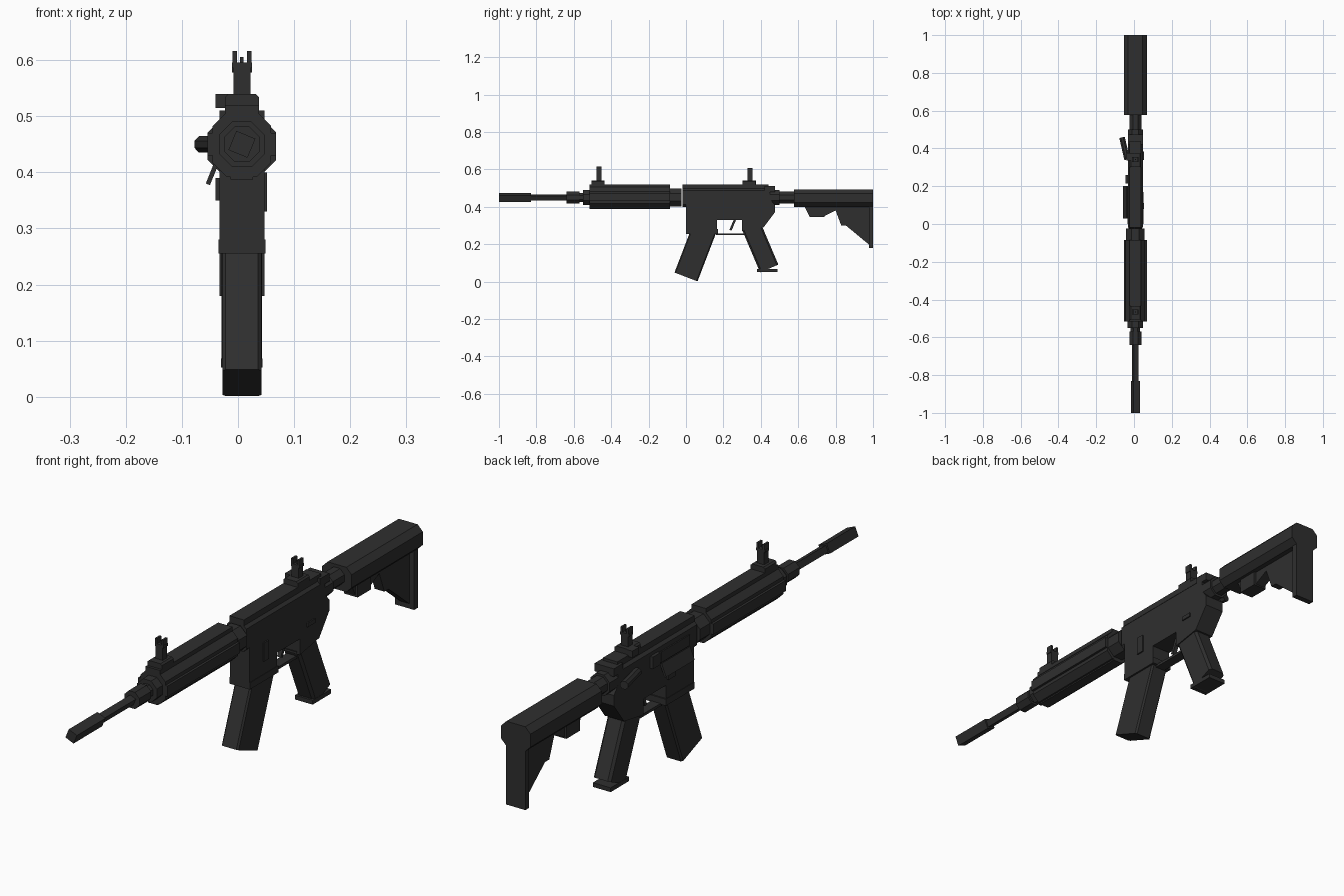
import bpy, bmesh, math
from mathutils import Matrix

cube = bpy.data.objects.get("Cube")
if cube:
    bpy.data.objects.remove(cube, do_unlink=True)

CENTRE, BORE = .007, .45        # middle plane and height of the barrel axis
BODY, RAIL = .04, .03           # half widths of the receiver and top rails
TOP = .52                       # height of the top rails

dark = bpy.data.materials.new("dark grey metal")
dark.use_nodes = True
dark.diffuse_color = (.028, .028, .028, 1)
shader = dark.node_tree.nodes["Principled BSDF"]
shader.inputs["Base Color"].default_value = dark.diffuse_color


def finish(name, bm):
    bmesh.ops.recalc_face_normals(bm, faces=bm.faces)
    mesh = bpy.data.meshes.new(name)
    bm.to_mesh(mesh)
    bm.free()
    mesh.materials.append(dark)
    part = bpy.data.objects.new(name, mesh)
    bpy.context.collection.objects.link(part)
    return part


def bar(name, y, z, half=BODY, cut=0, x=CENTRE):
    """Block over a y range and a z range; cut chamfers its longest edges."""
    bm = bmesh.new()
    size = (half + half, y[1] - y[0], z[1] - z[0])
    move = Matrix.Translation((x, sum(y) / 2, sum(z) / 2))
    bmesh.ops.create_cube(bm, size=1, matrix=move @ Matrix.Diagonal((*size, 1)))
    if cut:
        longest = max(size)
        edges = [e for e in bm.edges if math.isclose(e.calc_length(), longest, rel_tol=.01)]
        bmesh.ops.bevel(bm, geom=edges, offset=cut, segments=1, profile=.5, affect='EDGES')
    return finish(name, bm)


def tube(name, start, end, radius, sides=8, roll=22.5, x=CENTRE, yaw=0):
    """Straight many-sided rod along y."""
    bm = bmesh.new()
    matrix = Matrix.Translation((x, (start + end) / 2, BORE))
    for angle, axis in ((yaw, 'Z'), (90, 'X'), (roll, 'Z')):
        matrix = matrix @ Matrix.Rotation(math.radians(angle), 4, axis)
    bmesh.ops.create_cone(bm, cap_ends=True, segments=sides, radius1=radius,
                          radius2=radius, depth=end - start, matrix=matrix)
    return finish(name, bm)


def plate(name, outline, half):
    """Side outline of (y, z) points given a thickness across x."""
    bm = bmesh.new()
    face = bm.faces.new([bm.verts.new((CENTRE - half, y, z)) for y, z in outline])
    grown = bmesh.ops.extrude_face_region(bm, geom=[face])["geom"]
    verts = [item for item in grown if isinstance(item, bmesh.types.BMVert)]
    bmesh.ops.translate(bm, vec=(half + half, 0, 0), verts=verts)
    return finish(name, bm)


def lean(part, place, angle, axis='X'):
    """Tilt a part built at the origin, then move it into place."""
    part.matrix_world = Matrix.Translation(place) @ Matrix.Rotation(math.radians(angle), 4, axis)


# Barrel with its square twisted muzzle
tube("muzzle", -1, -.83, .026, sides=4)
tube("barrel", -.84, -.5, .018, sides=4)

# Collars and rings along the bore
tube("barrel_collar", -.64, -.57, .034)
tube("gas_block", -.58, -.5, .027)
tube("handguard_cap", -.55, -.5, .044)
tube("barrel_nut", -.09, -.024, .052)
tube("receiver_end_ring", .44, .5, .043)
tube("buffer_tube", .48, .6, .034)

# Handguard with rails on all four sides
guard = (-.515, -.085)
bar("handguard", guard, (.392, .508), half=.052, cut=.025)
bar("handguard_side_rails", guard, (.43, .47), half=.061)
bar("handguard_top_rail", guard, (.49, TOP), half=RAIL)
bar("handguard_bottom_rail", guard, (.387, .4), half=.02)

# Upper receiver
bar("upper_receiver", (-.018, .45), (.4, .5), half=BODY, cut=.012)
bar("receiver_top_rail", (-.018, .44), (.48, TOP), half=RAIL)
bar("charging_handle", (.42, .475), (.48, .51), half=BODY)
bar("case_deflector", (.215, .26), (.43, .475), half=.01, x=-.035)
bar("bolt_cover", (.03, .2), (.43, .47), half=.01, x=-.028)
door = bar("port_door", (0, .17), (-.05, 0), half=.004, x=0)
lean(door, (-.035, .03, .425), 22, axis='Y')
tube("forward_assist", .34, .46, .016, x=-.05, yaw=13)

# Lower receiver and its controls
bar("magazine_well", (0, .165), (.27, .42))
bar("magazine_well_lip", (0, .17), (.255, .28), half=BODY + .002)
bar("lower_receiver", (0, .32), (.33, .42))
plate("receiver_rear", [(.3, .44), (.3, .27), (.415, .29), (.475, .37), (.475, .41), (.45, .44)], BODY)
bar("magazine_release", (.12, .16), (.35, .39), half=.01, x=-.03)
bar("bolt_release", (.08, .11), (.33, .4), half=.005, x=CENTRE + BODY)
bar("fire_selector", (.34, .385), (.36, .375), half=.005, x=CENTRE + BODY)

# Magazine, trigger and grip, all leaning
magazine = bar("magazine", (-.066, .066), (0, .28), half=.035, cut=.006, x=0)
lean(magazine, (CENTRE, 0, .025), -21)
grip = bar("grip", (-.053, .053), (0, .25), half=.036, cut=.009, x=0)
lean(grip, (CENTRE, .445, .07), 23)
bar("grip_cap", (.38, .49), (.052, .068), half=.037)
trigger = bar("trigger", (-.006, .006), (0, .065), half=.008, x=0)
lean(trigger, (CENTRE, .238, .275), -23)
bar("trigger_guard", (.16, .315), (.248, .258), half=.02)

# Stock
bar("stock_body", (.577, 1), (.4, .493), half=.061, cut=.022)
plate("stock_web", [(.63, .41), (.66, .35), (.74, .35), (.8, .38), (.83, .3),
                    (.855, .3), (1, .18), (1, .41)], .02)
bar("stock_latch", (.66, .74), (.345, .41), half=.028)
bar("butt_plate", (.978, 1), (.18, .45))


# Flip-up sights with a pair of ears around a pin
for end, y, top in (("front", -.465, .616), ("rear", .342, .608)):
    shoulder = top - .03
    depth = (y - .013, y + .013)
    bar(end + "_sight_base", (y - .04, y + .03), (TOP - .01, TOP + .02), half=RAIL, cut=.006)
    bar(end + "_sight_post", depth, (TOP, shoulder), half=.015)
    bar(end + "_sight_shoulder", depth, (shoulder, shoulder + .01), half=.018)
    bar(end + "_sight_pin", (y - .003, y + .003), (shoulder, top - .01), half=.003)
    for hand, sign in (("right", -1), ("left", 1)):
        bar(f"{end}_sight_{hand}_ear", depth, (shoulder, top), half=.004, x=CENTRE + sign * .013)
bar("rear_sight_knob", (.335, .375), (TOP - .005, TOP + .02), half=.012, x=-.028)
